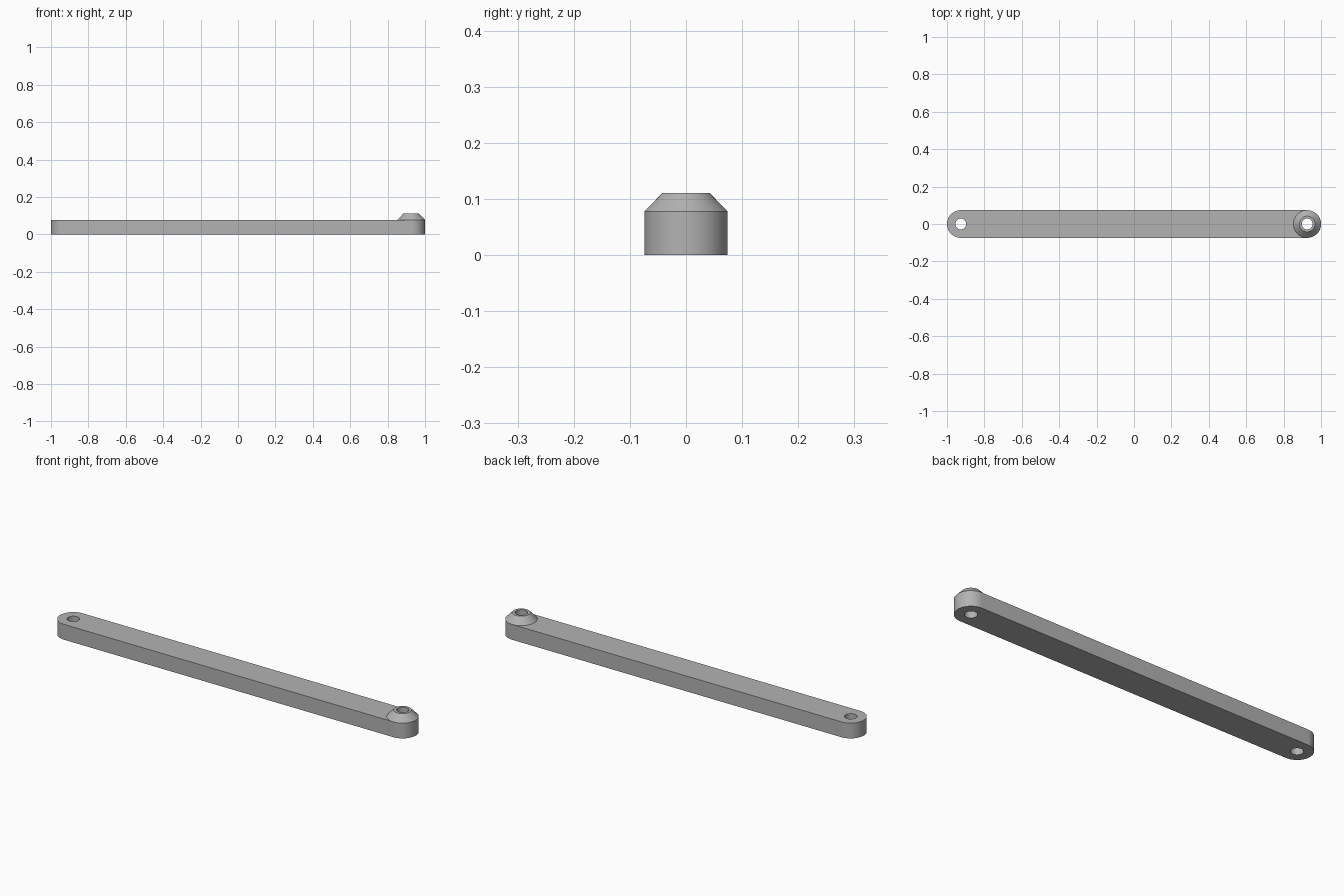
import bpy
import bmesh
from math import cos, sin, pi, radians

cube = bpy.data.objects.get("Cube")
if cube:
    bpy.data.objects.remove(cube, do_unlink=True)

HALF = 0.074      # half width of the bar and radius of its ends
PIVOT = 1 - HALF  # distance of each pivot hole from the centre
THICK = 0.078
HOLE = 0.029
TOP = 0.111
SEG = 64

grey = bpy.data.materials.new("plain_grey")
grey.use_nodes = True
colour = (0.45, 0.45, 0.45, 1)
grey.diffuse_color = colour
grey.node_tree.nodes["Principled BSDF"].inputs["Base Color"].default_value = colour


def finish(name, bm):
    bmesh.ops.recalc_face_normals(bm, faces=bm.faces)
    mesh = bpy.data.meshes.new(name)
    bm.to_mesh(mesh)
    bm.free()
    mesh.materials.append(grey)
    obj = bpy.data.objects.new(name, mesh)
    bpy.context.collection.objects.link(obj)
    return obj


def shade(obj):
    bpy.ops.object.select_all(action='DESELECT')
    obj.select_set(True)
    bpy.context.view_layer.objects.active = obj
    bpy.ops.object.shade_smooth_by_angle(angle=radians(30))


def prism(name, outline, z0, z1):
    bm = bmesh.new()
    face = bm.faces.new([bm.verts.new((x, y, z0)) for x, y in outline])
    extruded = bmesh.ops.extrude_face_region(bm, geom=[face])["geom"]
    verts = [v for v in extruded if isinstance(v, bmesh.types.BMVert)]
    bmesh.ops.translate(bm, verts=verts, vec=(0, 0, z1 - z0))
    return finish(name, bm)


def arc(cx, radius, start, sweep, steps):
    return [(cx + radius * cos(start + sweep * i / steps),
             radius * sin(start + sweep * i / steps)) for i in range(steps + 1)]


# Round-ended bar
bar = prism("link_bar", arc(PIVOT, HALF, -pi / 2, pi, SEG // 2)
            + arc(-PIVOT, HALF, pi / 2, pi, SEG // 2), 0, THICK)

# Pivot holes through both ends
for side in (-1, 1):
    cutter = prism("hole_cutter", arc(side * PIVOT, HOLE, 0, 2 * pi, SEG)[:-1], -0.1, 0.2)
    cutter.hide_render = True
    cut = bar.modifiers.new("pivot_hole", 'BOOLEAN')
    cut.operation = 'DIFFERENCE'
    cut.solver = 'EXACT'
    cut.object = cutter
    bpy.context.view_layer.objects.active = bar
    bpy.ops.object.modifier_apply(modifier=cut.name)
    bpy.data.objects.remove(cutter, do_unlink=True)
shade(bar)

# Tapered collar around the left pivot hole
profile = [(HALF, THICK), (0.042, TOP), (HOLE, TOP), (HOLE, THICK)]
bm = bmesh.new()
rings = [[bm.verts.new((PIVOT + x, y, z)) for x, y in arc(0, r, 0, 2 * pi, SEG)[:-1]]
         for r, z in profile]
for low, high in zip(rings, rings[1:]):
    for i in range(SEG):
        j = (i + 1) % SEG
        bm.faces.new((low[i], low[j], high[j], high[i]))
collar = finish("tapered_collar", bm)
# The open shell faces away from its own wall
if collar.data.polygons[0].normal.z < 0:
    collar.data.flip_normals()
shade(collar)
